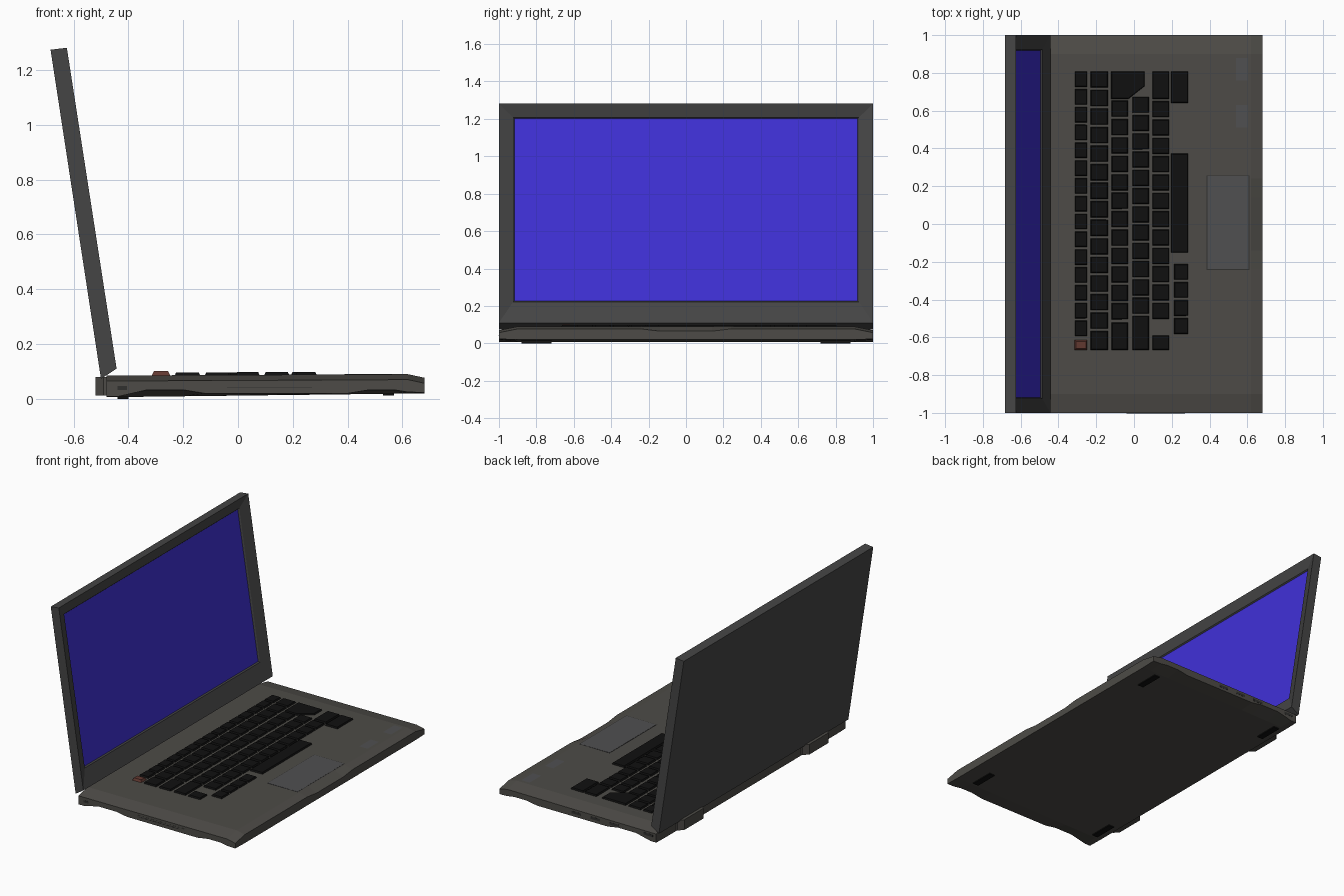
import bpy, bmesh

if "Cube" in bpy.data.objects:
    bpy.data.objects.remove(bpy.data.objects["Cube"])

def material(name, r, g, b):
    m = bpy.data.materials.new(name)
    m.diffuse_color = (r, g, b, 1)
    m.use_nodes = True
    m.node_tree.nodes["Principled BSDF"].inputs["Base Color"].default_value = m.diffuse_color
    return m

CASE = material("case_grey", 0.075, 0.071, 0.063)
LID = material("lid_grey", 0.06, 0.06, 0.06)
BLACK = material("key_black", 0.005, 0.005, 0.005)
RED = material("key_red", 0.12, 0.04, 0.03)
BLUE = material("screen_blue", 0.05, 0.03, 0.68)
PAD = material("pad_grey", 0.08, 0.08, 0.083)
DARK = material("port_dark", 0.03, 0.03, 0.028)

def finish(name, bm, mat):
    bmesh.ops.recalc_face_normals(bm, faces=bm.faces)
    me = bpy.data.meshes.new(name)
    bm.to_mesh(me)
    bm.free()
    me.materials.append(mat)
    ob = bpy.data.objects.new(name, me)
    bpy.context.collection.objects.link(ob)
    return ob

def bridge(bm, a, b):
    n = len(a)
    for i in range(n):
        bm.faces.new((a[i], a[(i + 1) % n], b[(i + 1) % n], b[i]))

def prism(bm, outline, z0, z1, taper=0.0):
    """Vertical prism with an optionally shrunken top."""
    cx = (min(p[0] for p in outline) + max(p[0] for p in outline)) / 2
    cy = (min(p[1] for p in outline) + max(p[1] for p in outline)) / 2
    sx = max(p[0] for p in outline) - cx
    sy = max(p[1] for p in outline) - cy
    lo = [bm.verts.new((x, y, z0)) for x, y in outline]
    hi = [bm.verts.new((cx + (x - cx) * (1 - taper / sx),
                        cy + (y - cy) * (1 - taper / sy), z1)) for x, y in outline]
    bridge(bm, lo, hi)
    bm.faces.new(lo)
    bm.faces.new(hi)

def rect(x0, x1, y0, y1):
    return [(x0, y0), (x1, y0), (x1, y1), (x0, y1)]

def box(name, x0, x1, y0, y1, z0, z1, mat, taper=0.0):
    bm = bmesh.new()
    prism(bm, rect(x0, x1, y0, y1), z0, z1, taper)
    return finish(name, bm, mat)

def top(x):
    return 0.085 + 0.005 * (x + 0.48) / 1.1

# Base: cross sections lofted along x, with raised side notches underneath
stations = [(-0.48, 0.008), (-0.44, 0.008), (-0.33, 0.033), (-0.2, 0.033), (-0.12, 0.02),
            (0.4, 0.02), (0.48, 0.033), (0.57, 0.033), (0.62, 0.025), (0.68, 0.023)]
bm = bmesh.new()
rings = []
for x, edge in stations:
    front = x > 0.65
    t = 0.077 if front else top(x)
    mid = t - 0.012 if front else t
    under = 0.006 + 0.014 * (x + 0.48) / 1.16
    ring = [(-1, edge), (-1, t - 0.02), (-0.9, t), (-0.24, t), (-0.14, mid),
            (0.14, mid), (0.24, t), (0.9, t), (1, t - 0.02), (1, edge),
            (0.9, under), (-0.9, under)]
    rings.append([bm.verts.new((x, y, z)) for y, z in ring])
for a, b in zip(rings, rings[1:]):
    bridge(bm, a, b)
bm.faces.new(rings[0])
bm.faces.new(rings[-1])
finish("base", bm, CASE)

# Lid: slab with a bezel sloping inward to a stepped screen
def lid_loop(bm, y, z0, z1, depth):
    return [bm.verts.new((-0.443 - 0.155 * (z - 0.11) - depth, s * y, z))
            for s, z in ((-1, z0), (1, z0), (1, z1), (-1, z1))]

bm = bmesh.new()
back = [bm.verts.new(p) for p in ((-0.5, -1, 0.073), (-0.5, 1, 0.073),
                                  (-0.684, 1, 1.274), (-0.684, -1, 1.274))]
loops = [back, lid_loop(bm, 1, 0.11, 1.281, 0), lid_loop(bm, 0.925, 0.22, 1.208, 0.025),
         lid_loop(bm, 0.918, 0.226, 1.201, 0.034)]
for a, b in zip(loops, loops[1:]):
    bridge(bm, a, b)
bm.faces.new(back)
bm.faces.new(loops[-1])
finish("lid", bm, LID)

bm = bmesh.new()
bm.faces.new(lid_loop(bm, 0.918, 0.226, 1.201, 0.033))
finish("screen", bm, BLUE)

# Hinges
for side, y in (("left", 0.66), ("right", -0.66)):
    bm = bmesh.new()
    prism(bm, [(-0.45, y - 0.13), (-0.49, y - 0.13), (-0.52, y - 0.1),
               (-0.52, y + 0.1), (-0.49, y + 0.13), (-0.45, y + 0.13)], 0.012, 0.08)
    finish(side + "_hinge", bm, CASE)

# Keyboard: (x0, x1, [(y_start, y_end, key_count), ...])
rows = [
    (-0.315, -0.246, [(0.81, -0.604, 15)]),
    (-0.232, -0.137, [(0.81, -0.565, 14), (-0.565, -0.677, 1)]),
    (-0.12, -0.03, [(0.655, -0.515, 12), (-0.52, -0.677, 1)]),
    (-0.01, 0.08, [(0.675, -0.485, 12), (-0.485, -0.677, 1)]),
    (0.095, 0.188, [(0.81, 0.652, 1), (0.652, -0.513, 12), (-0.588, -0.677, 1)]),
    (0.193, 0.288, [(0.81, 0.63, 1), (0.375, -0.162, 1)]),
    (0.21, 0.288, [(-0.21, -0.592, 4)]),
]
bm = bmesh.new()
for x0, x1, groups in rows:
    z = top((x0 + x1) / 2)
    for a, b, n in groups:
        step = (a - b) / n
        for i in range(n):
            hi = a - i * step
            prism(bm, rect(x0, x1, hi - step + 0.009, hi), z - 0.004, z + 0.01, 0.006)
# Enter key with a cut corner
prism(bm, [(-0.122, 0.66), (-0.03, 0.66), (0.058, 0.73), (0.058, 0.81), (-0.122, 0.81)],
      0.083, 0.097, 0.006)
finish("keyboard", bm, BLACK)
box("power_key", -0.316, -0.246, -0.668, -0.612, 0.082, 0.101, RED, 0.009)

# Touchpad and palm-rest labels
def top_panel(name, x0, x1, y0, y1, mat):
    bm = bmesh.new()
    bm.faces.new([bm.verts.new((x, y, top(x) + 0.001)) for x, y in rect(x0, x1, y0, y1)])
    finish(name, bm, mat)

top_panel("touchpad_border", 0.383, 0.612, -0.244, 0.258, DARK)
box("touchpad", 0.388, 0.607, -0.239, 0.253, 0.08, 0.0915, PAD)
top_panel("upper_label", 0.54, 0.6, 0.76, 0.88, PAD)
top_panel("lower_label", 0.54, 0.6, 0.51, 0.63, PAD)

# Ports: disc drive and socket on the front side, sockets on the far side
box("drive_panel", -0.045, 0.32, -1.001, -0.99, 0.034, 0.053, CASE)
box("drive_slot", -0.04, 0.27, -1.002, -0.99, 0.041, 0.044, DARK)
box("side_socket", -0.44, -0.405, -1.001, -0.99, 0.032, 0.046, DARK)
for i, x in enumerate((-0.42, -0.17, -0.03, 0.11)):
    box(f"far_socket_{i + 1}", x - 0.035, x + 0.035, 0.99, 1.001, 0.038, 0.054, DARK)

# Feet
for i, (x, w) in enumerate(((-0.42, 0.02), (0.55, 0.02))):
    for y in (-0.8, 0.8):
        box(f"foot_{i + 1}_{'left' if y > 0 else 'right'}", x - w, x + w,
            y - 0.08, y + 0.08, 0.0 if i == 0 else 0.012, 0.022, BLACK)
